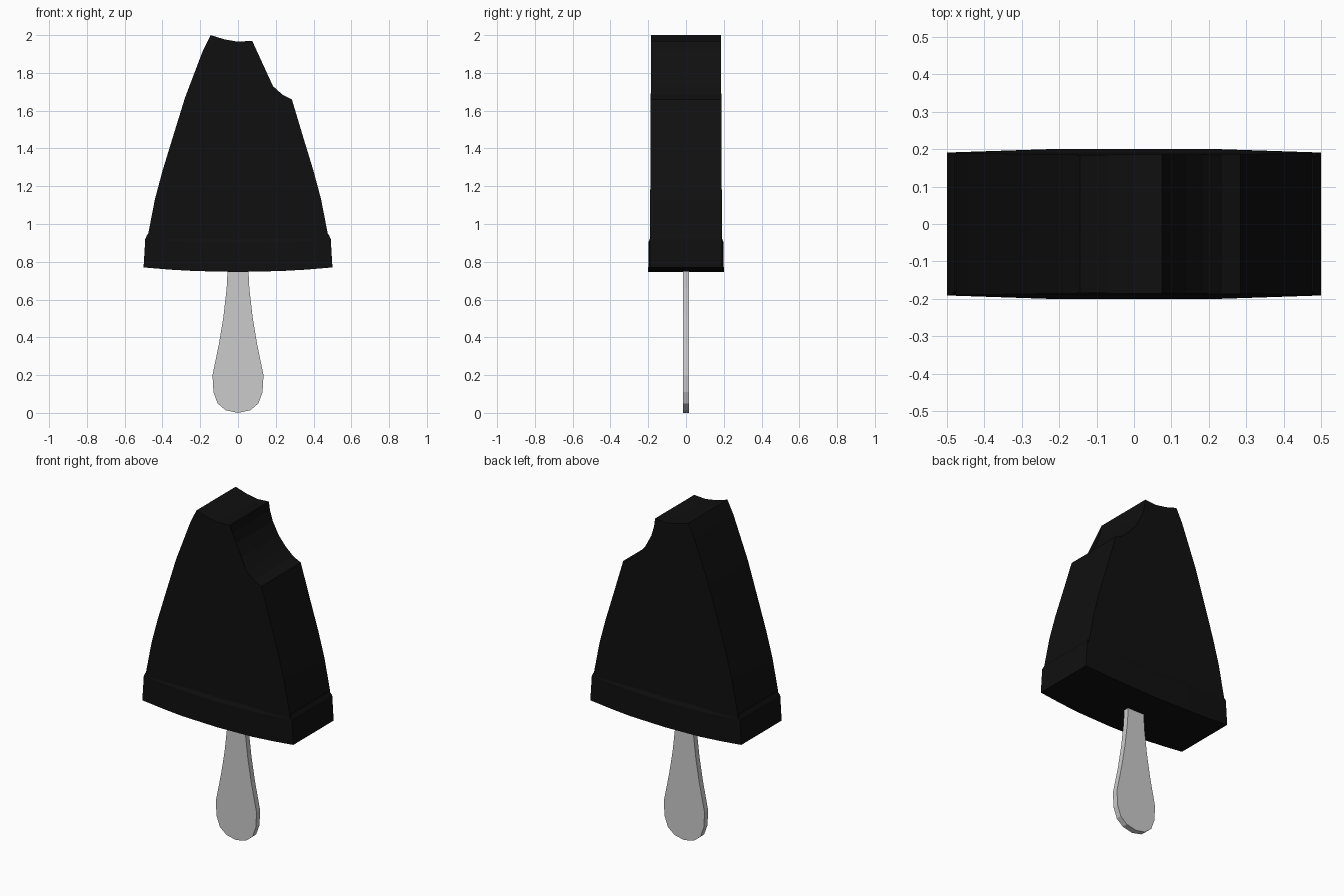
import bpy, bmesh

if "Cube" in bpy.data.objects:
    bpy.data.objects.remove(bpy.data.objects["Cube"])

dark = bpy.data.materials.new("dark_coating")
dark.diffuse_color = (0.005, 0.005, 0.005, 1)
dark.use_nodes = True
dark.node_tree.nodes["Principled BSDF"].inputs["Base Color"].default_value = dark.diffuse_color


def finish(name, bm, mat=None):
    bmesh.ops.recalc_face_normals(bm, faces=bm.faces)
    me = bpy.data.meshes.new(name)
    bm.to_mesh(me)
    bm.free()
    ob = bpy.data.objects.new(name, me)
    bpy.context.collection.objects.link(ob)
    if mat:
        me.materials.append(mat)
    return ob


def loft(name, rings, mat=None):
    """Skin closed rings of equal length and cap both ends."""
    bm = bmesh.new()
    loops = [[bm.verts.new(p) for p in r] for r in rings]
    n = len(loops[0])
    for a, b in zip(loops, loops[1:]):
        for i in range(n):
            j = (i + 1) % n
            bm.faces.new((a[i], a[j], b[j], b[i]))
    caps = [bm.faces.new(loops[0]), bm.faces.new(loops[-1])]
    bmesh.ops.triangulate(bm, faces=caps)
    return finish(name, bm, mat)


def slab(name, profile, depth, mat=None):
    """Front outline (x, z) extruded through y; depth is a function of z."""
    return loft(name, [[(x, s * depth(z), z) for x, z in profile] for s in (-1, 1)], mat)


# Ice body: curved sides with a bite out of the top right
side = [(0.485, 0.85), (0.477, 0.94), (0.44, 1.13), (0.40, 1.28), (0.345, 1.46)]
bite = [(0.285, 1.66), (0.235, 1.685), (0.185, 1.73), (0.14, 1.785), (0.10, 1.86),
        (0.082, 1.92), (0.075, 1.97), (0.0, 1.965), (-0.07, 1.977)]
left_top = [(-0.145, 2.0), (-0.185, 1.92), (-0.28, 1.67)]
body = side + bite + left_top + [(-x, z) for x, z in reversed(side)]
slab("ice_body", body, lambda z: 0.191 - 0.006 * (z - 0.85) / 1.15, dark)

# Bottom rim: slightly bulging band with a sagging underside
xs = [-1, -0.72, -0.46, 0, 0.46, 0.72, 1]


def rim_ring(half_x, half_y, z, sag):
    front = [(half_x * t, -(half_y - 0.009 * max(0, (abs(t) - 0.46) / 0.54)),
              z - sag * (1 - t * t)) for t in xs]
    return front + [(x, -y, zz) for x, y, zz in reversed(front)]


loft("bottom_rim", [rim_ring(0.50, 0.2, 0.77, 0.024),
                    rim_ring(0.491, 0.199, 0.92, 0.022),
                    rim_ring(0.480, 0.189, 0.945, 0.022)], dark)

# Stick: mirrored paddle outline
half = [(0.055, 0.76), (0.06, 0.66), (0.077, 0.51), (0.10, 0.37), (0.135, 0.2),
        (0.13, 0.11), (0.108, 0.05), (0.065, 0.014)]
outline = half + [(0, 0)] + [(-x, z) for x, z in reversed(half)]
slab("stick", outline, lambda z: 0.017)
